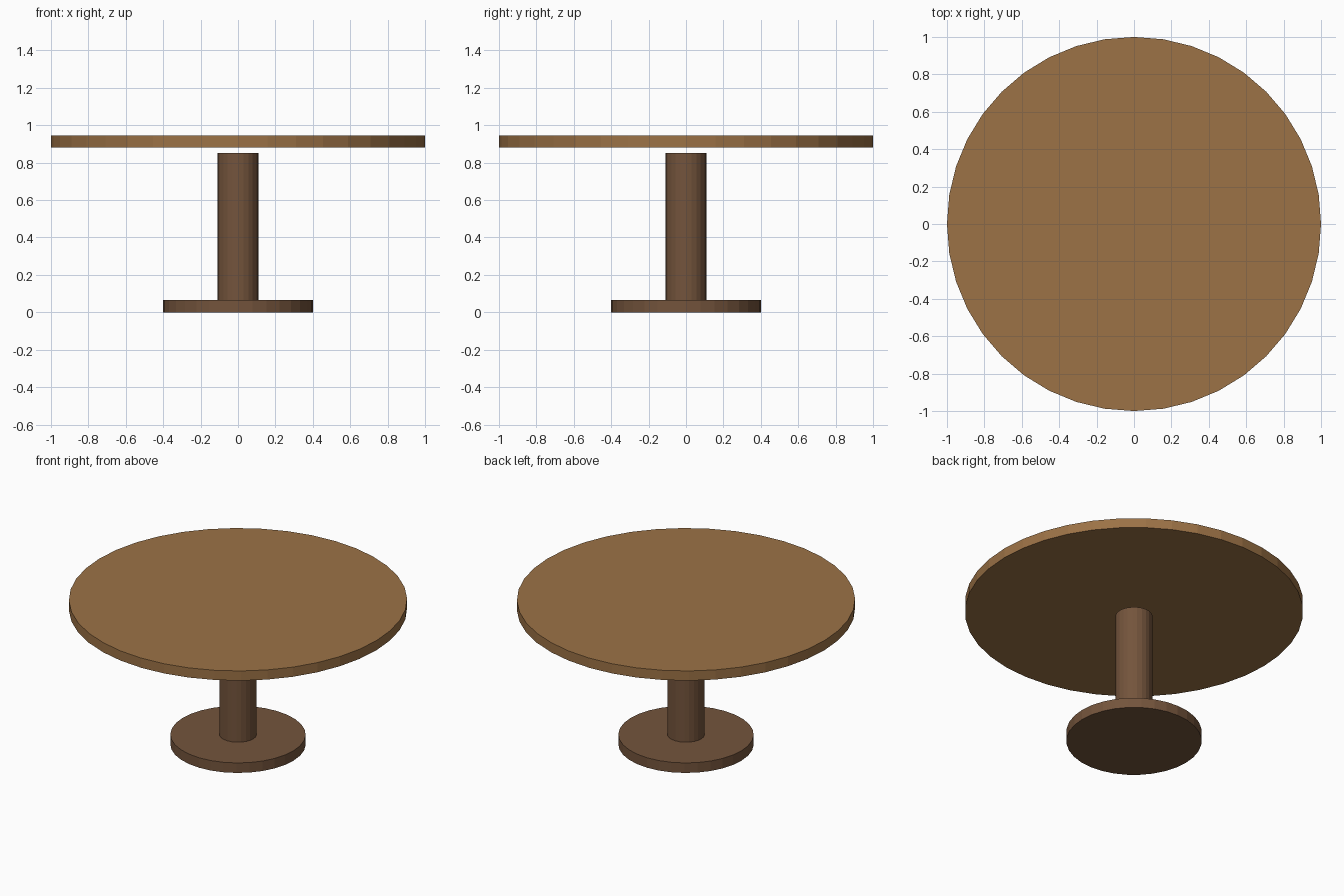
import bpy
import math

if "Cube" in bpy.data.objects:
    bpy.data.objects.remove(bpy.data.objects["Cube"])


def material(name, color):
    mat = bpy.data.materials.new(name)
    mat.diffuse_color = (*color, 1.0)
    mat.use_nodes = True
    mat.node_tree.nodes["Principled BSDF"].inputs["Base Color"].default_value = mat.diffuse_color
    return mat


def disc(name, radius, z0, z1, sides, mat):
    bpy.ops.mesh.primitive_cylinder_add(
        vertices=sides, radius=radius, depth=z1 - z0,
        location=(0, 0, (z0 + z1) / 2))
    ob = bpy.context.object
    ob.name = name
    ob.data.materials.append(mat)
    return ob


light_wood = material("light_wood", (0.332, 0.168, 0.061))
dark_wood = material("dark_wood", (0.174, 0.089, 0.045))

# Round table top, floating just above the column
disc("table_top", 1.0, 0.882, 0.945, 40, light_wood)
# Central column, standing on the foot
disc("column", 0.11, 0.065, 0.852, 24, dark_wood)
# Round foot
disc("foot", 0.4, 0.0, 0.065, 32, dark_wood)
